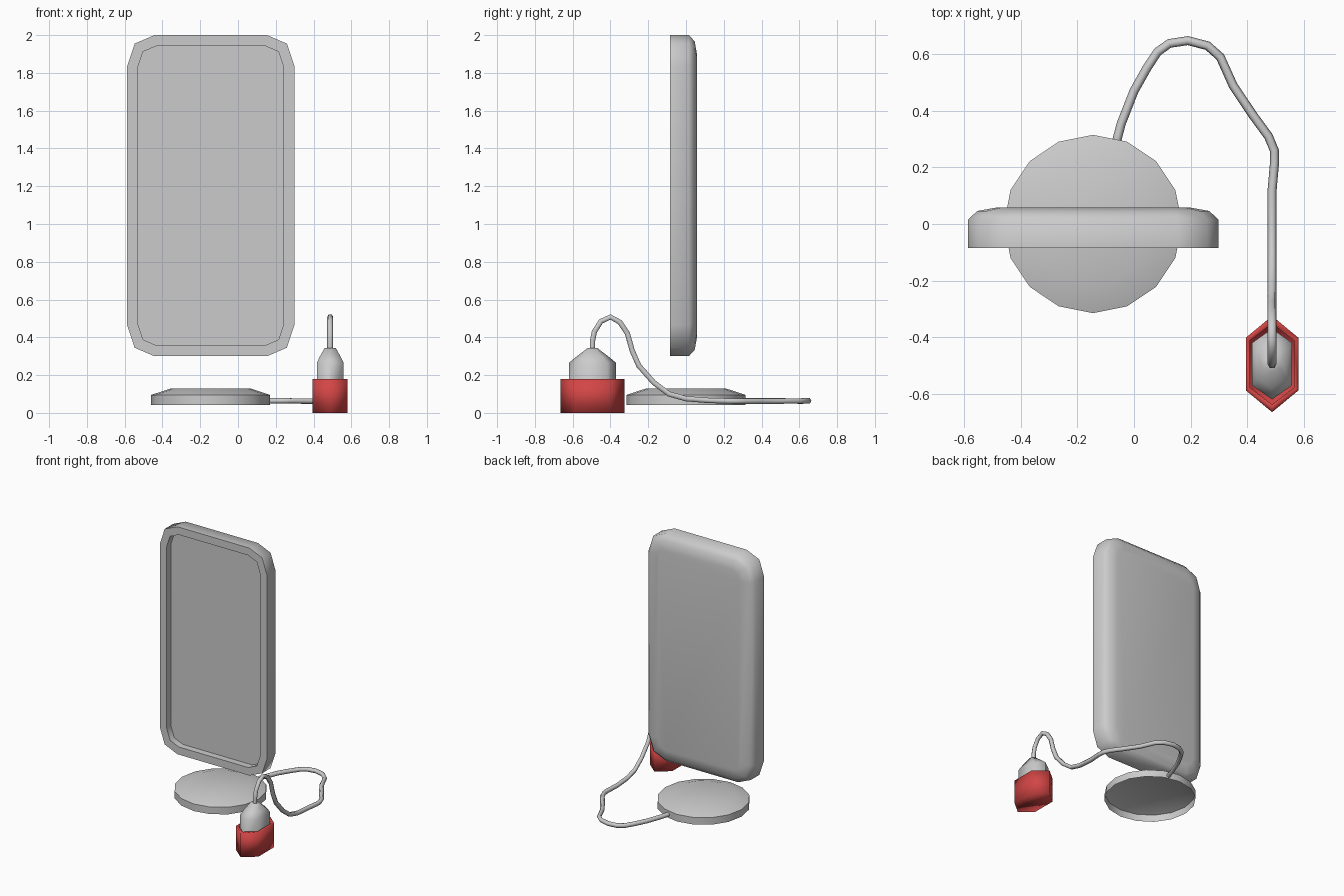
import bpy, bmesh, math
from mathutils import Vector

if "Cube" in bpy.data.objects:
    bpy.data.objects.remove(bpy.data.objects["Cube"])


def material(name, rgb):
    m = bpy.data.materials.new(name)
    m.diffuse_color = (*rgb, 1)
    m.use_nodes = True
    m.node_tree.nodes["Principled BSDF"].inputs["Base Color"].default_value = m.diffuse_color
    return m


GREY = material("light grey", (0.6, 0.6, 0.6))
RED = material("red", (0.65, 0.06, 0.06))


def loft(name, rings, mat, smooth_angle, cap_start=True, cap_end=True):
    """Skin a list of equal-length point rings into one mesh."""
    bm = bmesh.new()
    rows = [[bm.verts.new(p) for p in r] for r in rings]
    n = len(rows[0])
    for a, b in zip(rows, rows[1:]):
        for i in range(n):
            bm.faces.new((a[i], a[(i + 1) % n], b[(i + 1) % n], b[i]))
    if cap_start:
        bm.faces.new(rows[0])
    if cap_end:
        bm.faces.new(rows[-1])
    bmesh.ops.recalc_face_normals(bm, faces=bm.faces)
    me = bpy.data.meshes.new(name)
    bm.to_mesh(me)
    bm.free()
    me.materials.append(mat)
    ob = bpy.data.objects.new(name, me)
    bpy.context.collection.objects.link(ob)
    bpy.ops.object.select_all(action='DESELECT')
    ob.select_set(True)
    bpy.context.view_layer.objects.active = ob
    bpy.ops.object.shade_smooth_by_angle(angle=math.radians(smooth_angle))
    return ob


# upright panel: rounded rectangle rings with a recessed front
def panel_ring(inset, y):
    cx, cz, hw, hh = -0.144, 1.15, 0.443 - inset, 0.85 - inset
    k = 1 - 5.5 * inset
    corner = [(0.0, 0.165), (0.04, 0.045), (0.145, 0.0)]
    pts = []
    for sx, sz in ((1, 1), (-1, 1), (-1, -1), (1, -1)):
        c = corner if sx * sz > 0 else corner[::-1]
        pts += [(cx + sx * (hw - a * k), y, cz + sz * (hh - b * k)) for a, b in c]
    return pts


loft("upright_panel",
     [panel_ring(i, y) for i, y in ((0.057, -0.035), (0.057, -0.085), (0, -0.085),
                                    (0, 0.015), (0.033, 0.046), (0.10, 0.058))],
     GREY, 50)


# round base: hollow 16-sided disc, open underneath
def disc_ring(r, z, n=16):
    return [(-0.145 + r * math.cos(2 * math.pi * i / n),
             r * math.sin(2 * math.pi * i / n), z) for i in range(n)]


loft("round_base", [disc_ring(0.315, 0.042), disc_ring(0.315, 0.095), disc_ring(0.212, 0.129)],
     GREY, 35, cap_start=False)


# plug and its cap share a stretched hexagon section
def hex_ring(hx, hy, straight, z):
    cx, cy = 0.488, -0.495
    return [(cx + x, cy + y, z) for x, y in ((0, hy), (-hx, straight), (-hx, -straight),
                                             (0, -hy), (hx, -straight), (hx, straight))]


loft("plug_cap", [hex_ring(0.093, 0.170, 0.093, 0.0), hex_ring(0.093, 0.170, 0.093, 0.18),
                  hex_ring(0.078, 0.143, 0.083, 0.18), hex_ring(0.078, 0.143, 0.083, 0.06)],
     RED, 100)

loft("plug_body", [hex_ring(0.071, 0.125, 0.075, 0.06), hex_ring(0.071, 0.125, 0.075, 0.265),
                   hex_ring(0.055, 0.085, 0.052, 0.298), hex_ring(0.030, 0.026, 0.015, 0.343)],
     GREY, 65)

# cable from the base to the plug
path = [(-0.065, 0.28, 0.066), (-0.045, 0.355, 0.066), (0.0, 0.47, 0.065), (0.045, 0.55, 0.063),
        (0.083, 0.608, 0.062), (0.125, 0.638, 0.063), (0.19, 0.648, 0.064),
        (0.26, 0.63, 0.064), (0.305, 0.59, 0.063), (0.35, 0.49, 0.062),
        (0.42, 0.385, 0.062), (0.475, 0.31, 0.062), (0.496, 0.26, 0.062),
        (0.497, 0.22, 0.063), (0.488, 0.12, 0.066), (0.488, 0.0, 0.075),
        (0.488, -0.09, 0.10), (0.488, -0.17, 0.16), (0.488, -0.25, 0.25),
        (0.488, -0.285, 0.33), (0.488, -0.31, 0.42), (0.488, -0.35, 0.48),
        (0.488, -0.40, 0.508), (0.488, -0.45, 0.485), (0.488, -0.485, 0.43),
        (0.488, -0.495, 0.38), (0.488, -0.495, 0.33)]
cu = bpy.data.curves.new("cable", 'CURVE')
cu.dimensions = '3D'
cu.bevel_depth = 0.016
cu.bevel_resolution = 1
cu.use_fill_caps = True
sp = cu.splines.new('POLY')
sp.points.add(len(path) - 1)
for p, co in zip(sp.points, path):
    p.co = (*co, 1)
sp.use_smooth = True
cu.materials.append(GREY)
bpy.context.collection.objects.link(bpy.data.objects.new("cable", cu))
